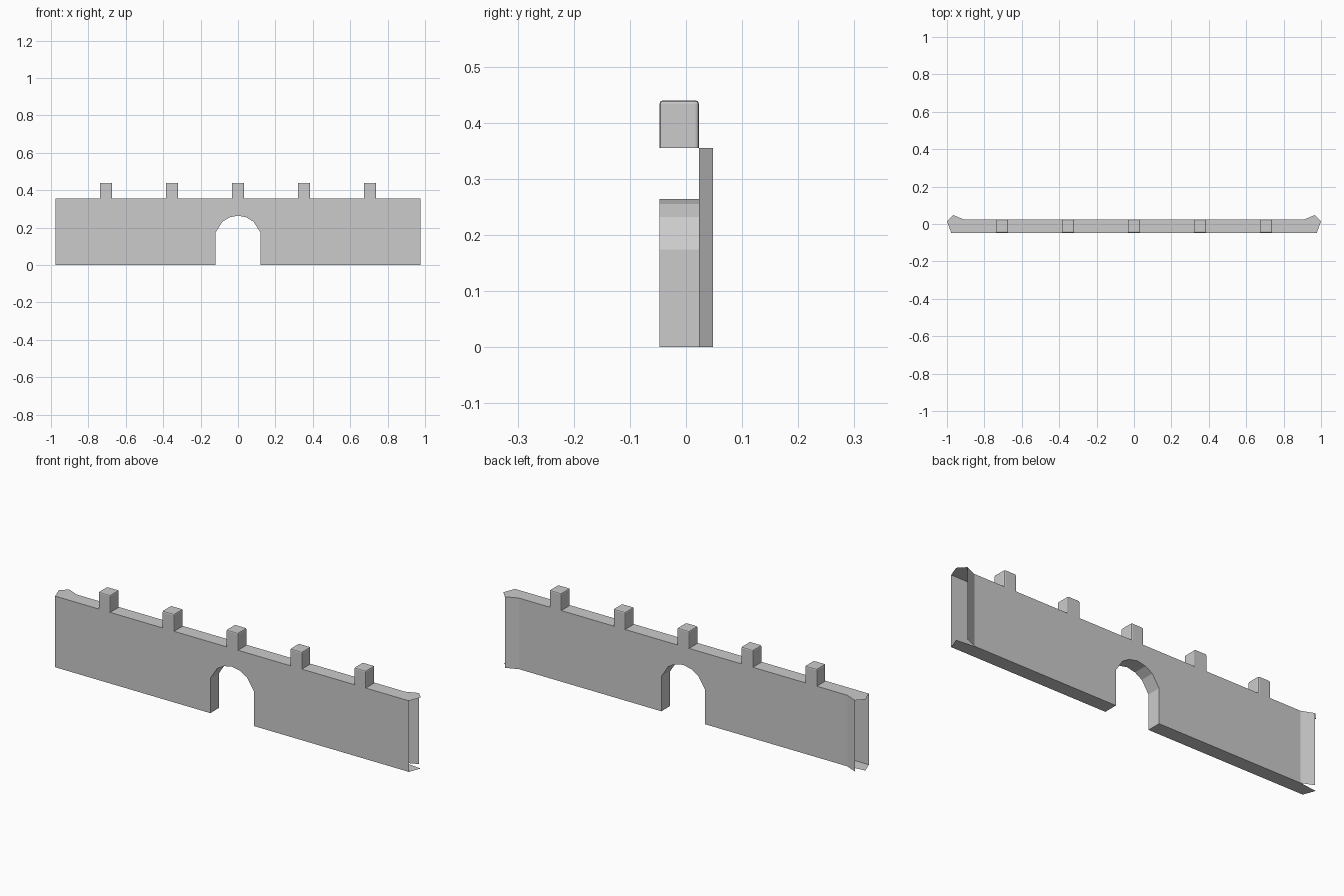
import bpy
import bmesh

cube = bpy.data.objects.get("Cube")
if cube:
    bpy.data.objects.remove(cube, do_unlink=True)

FRONT, BACK, HEIGHT = -0.047, 0.023, 0.355

stone = bpy.data.materials.new("grey_stone")
stone.use_nodes = True
grey = (0.6, 0.6, 0.6, 1)
stone.diffuse_color = grey
stone.node_tree.nodes["Principled BSDF"].inputs["Base Color"].default_value = grey


def finish(name, bm):
    mesh = bpy.data.meshes.new(name)
    bm.to_mesh(mesh)
    bm.free()
    mesh.materials.append(stone)
    obj = bpy.data.objects.new(name, mesh)
    bpy.context.collection.objects.link(obj)
    return obj


def mirrored(points):
    """Continue a half outline across x = 0."""
    return points + [(-x, y) for x, y in reversed(points) if x]


# Profiles: arch opening in x, z and flared wall end in x, y
arch = mirrored([(-0.12, 0), (-0.12, 0.174), (-0.083, 0.232), (-0.045, 0.255), (0, 0.264)])
front_end, tip, flare, back_end = (0.977, FRONT), (1.0, 0.013), (0.967, 0.048), (0.907, BACK)

# Wall, closed first so that the normals are consistent
bm = bmesh.new()


def face(points):
    return bm.faces.new([bm.verts.new(p) for p in points])


def panel(half, y):
    outline = [(-half, 0)] + arch + [(half, 0), (half, HEIGHT), (-half, HEIGHT)]
    face([(x, y, z) for x, z in outline])


panel(front_end[0], FRONT)
panel(back_end[0], BACK)
face([(x, y, HEIGHT) for x, y in mirrored([front_end, tip, flare, back_end])])

# Arch passage
for (x1, z1), (x2, z2) in zip(arch, arch[1:]):
    face([(x1, FRONT, z1), (x2, FRONT, z2), (x2, BACK, z2), (x1, BACK, z1)])

# Undersides, flared back strips and temporary end caps
open_ends = []
for s in (-1, 1):
    def upright(a, b):
        return face([(s * a[0], a[1], 0), (s * b[0], b[1], 0),
                     (s * b[0], b[1], HEIGHT), (s * a[0], a[1], HEIGHT)])

    def underside(points):
        return face([(s * x, y, 0) for x, y in points])

    underside([(0.12, FRONT), front_end, tip, back_end, (0.12, BACK)])
    upright(flare, back_end)
    open_ends += [upright(front_end, tip), upright(tip, flare),
                  underside([tip, flare, back_end])]

bmesh.ops.remove_doubles(bm, verts=bm.verts, dist=0.0001)
bmesh.ops.recalc_face_normals(bm, faces=bm.faces)
bmesh.ops.delete(bm, geom=[f for f in open_ends if f.is_valid], context="FACES")
finish("wall", bm)

# Merlons with softened upper edges
for i in range(5):
    bm = bmesh.new()
    bmesh.ops.create_cube(bm, size=1)
    for v in bm.verts:
        v.co.x = v.co.x * 0.066 + (i - 2) * 0.353
        v.co.y = v.co.y * (BACK - FRONT) + (BACK + FRONT) / 2
        v.co.z = 0.44 if v.co.z > 0 else HEIGHT
    edges = [e for e in bm.edges if max(v.co.z for v in e.verts) > HEIGHT]
    bmesh.ops.bevel(bm, geom=edges, offset=0.006, segments=2, profile=0.5, affect="EDGES")
    bmesh.ops.delete(bm, geom=[f for f in bm.faces if f.normal.z < -0.9], context="FACES")
    finish(f"merlon_{i + 1}", bm)
